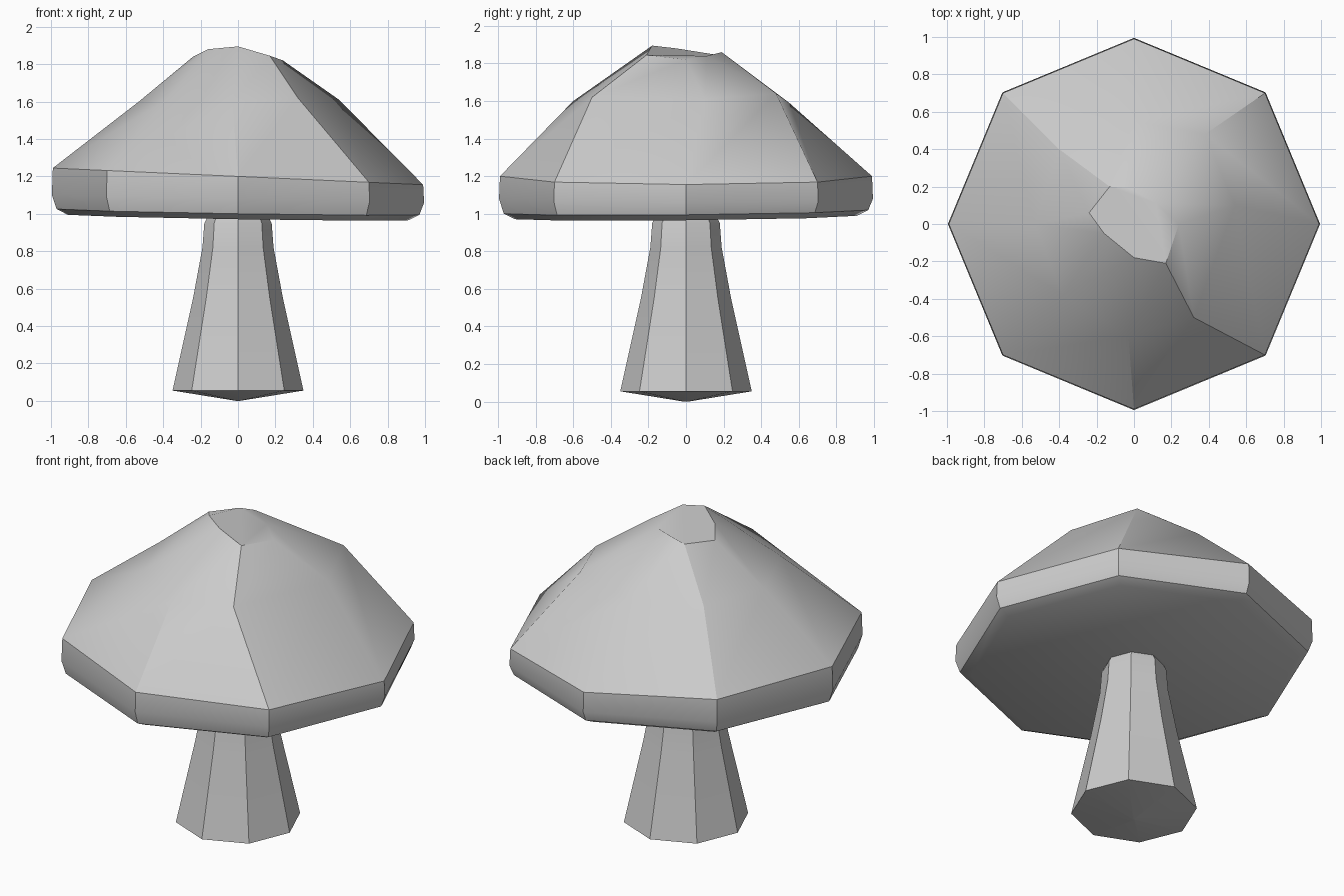
import bpy
import bmesh
from math import cos, sin, pi, radians

SIDES = 8

default_cube = bpy.data.objects.get("Cube")
if default_cube:
    bpy.data.objects.remove(default_cube, do_unlink=True)

# Single plain material
grey = bpy.data.materials.new("plain_grey")
grey.use_nodes = True
colour = (0.6, 0.6, 0.6, 1)
grey.diffuse_color = colour
grey.node_tree.nodes["Principled BSDF"].inputs["Base Color"].default_value = colour


def loft(name, rings):
    """Skin a list of closed rings, bottom to top, and close both ends."""
    bm = bmesh.new()
    loops = [[bm.verts.new(point) for point in ring] for ring in rings]
    for lower, upper in zip(loops, loops[1:]):
        for i in range(SIDES):
            j = (i + 1) % SIDES
            bm.faces.new((lower[i], lower[j], upper[j], upper[i]))
    bm.faces.new(loops[0][::-1])
    bm.faces.new(loops[-1])
    bmesh.ops.recalc_face_normals(bm, faces=bm.faces)
    mesh = bpy.data.meshes.new(name)
    bm.to_mesh(mesh)
    bm.free()
    mesh.materials.append(grey)
    obj = bpy.data.objects.new(name, mesh)
    bpy.context.collection.objects.link(obj)
    return obj


def smooth(obj, degrees):
    bpy.ops.object.select_all(action='DESELECT')
    obj.select_set(True)
    bpy.context.view_layer.objects.active = obj
    bpy.ops.object.shade_smooth_by_angle(angle=radians(degrees))


def octagon(radius, height, tilt_x=0.0, tilt_y=0.0):
    """Ring with corners on the axes, its plane tilted by the given slopes."""
    ring = []
    for i in range(SIDES):
        x, y = radius * cos(i * pi / 4), radius * sin(i * pi / 4)
        ring.append((x, y, height + tilt_x * x + tilt_y * y))
    return ring


# Stalk: tapered octagonal column with a shallow pointed foot
stalk_profile = [(0.01, 0.0), (0.35, 0.055), (0.24, 0.55),
                 (0.19, 0.82), (0.18, 0.95), (0.16, 0.99)]
stalk = loft("stalk", [octagon(r, z) for r, z in stalk_profile])
smooth(stalk, 30)

# Cap: rounded rim, then uneven hand-shaped shoulder and crown
rim = [octagon(0.91, 0.98, -0.016, 0.01),
       octagon(0.97, 1.01, -0.016, 0.01),
       octagon(0.995, 1.08, -0.02),
       octagon(0.99, 1.2, -0.045)]
shoulder = [(0.54, 0.10, 1.61), (0.38, 0.48, 1.64), (0.0, 0.55, 1.59),
            (-0.40, 0.40, 1.61), (-0.53, 0.0, 1.6), (-0.38, -0.38, 1.61),
            (-0.03, -0.60, 1.6), (0.32, -0.50, 1.62)]
crown = [(0.24, 0.0, 1.82), (0.12, 0.11, 1.84), (-0.02, 0.19, 1.86),
         (-0.13, 0.2, 1.84), (-0.24, 0.06, 1.84), (-0.16, -0.05, 1.88),
         (0.0, -0.18, 1.895), (0.17, -0.21, 1.845)]
cap = loft("cap", rim + [shoulder, crown])
smooth(cap, 32)
